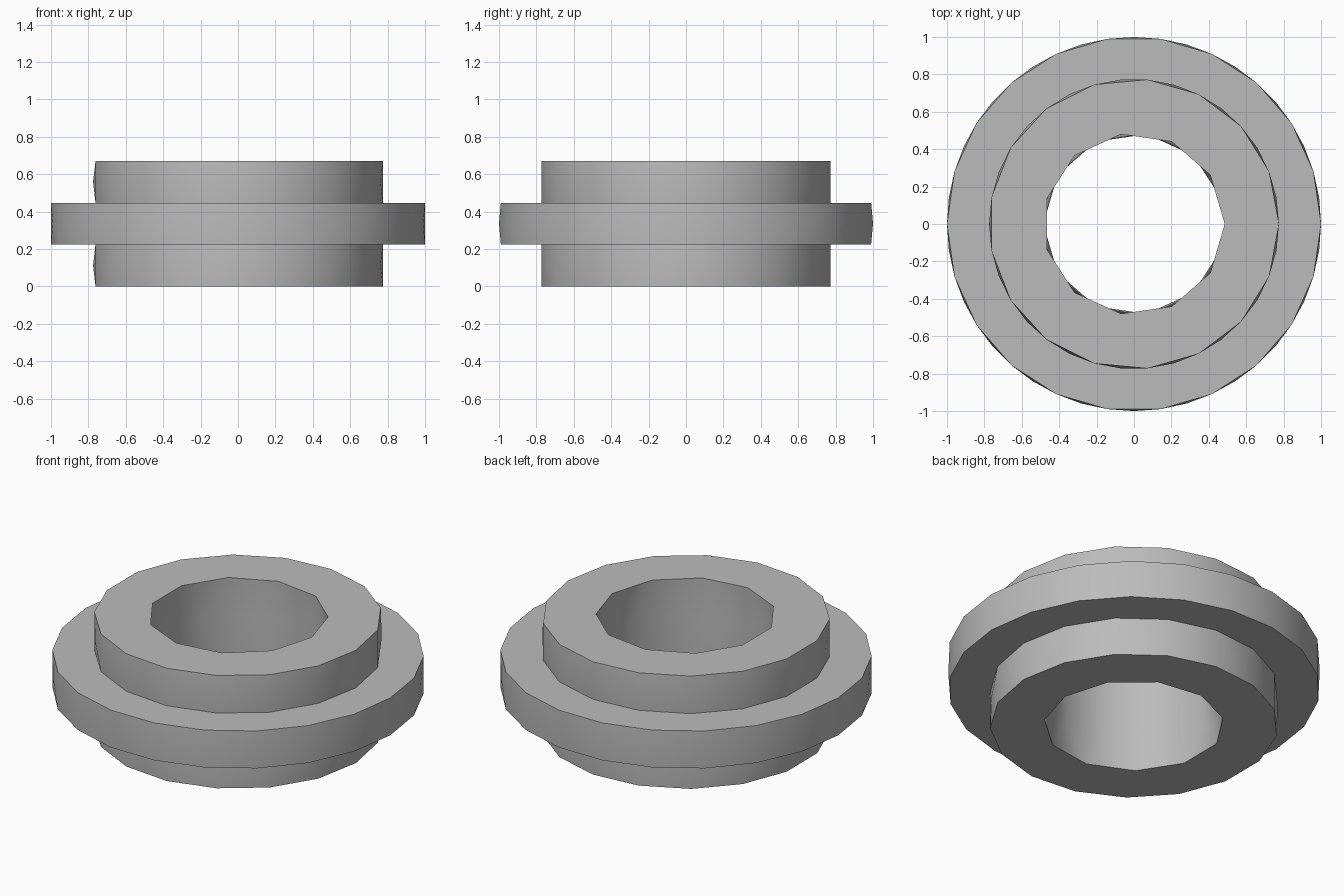
import bpy
import bmesh
from math import cos, sin, tau

Z = [0.0, 0.225, 0.447, 0.67]        # heights of the steps
COLLAR = (17, 0.775)                 # sides, radius
FLANGE = (22, 1.0)
BORE = (11, 0.485)

cube = bpy.data.objects.get("Cube")
if cube:
    bpy.data.objects.remove(cube)

metal = bpy.data.materials.new("plain grey metal")
metal.use_nodes = True
metal.diffuse_color = (0.5, 0.5, 0.5, 1)
metal.node_tree.nodes["Principled BSDF"].inputs["Base Color"].default_value = (0.5, 0.5, 0.5, 1)

bm = bmesh.new()


def ring(shape, z, shift=0.0):
    """Vertices of a regular polygon, turned by a fraction of one side."""
    sides, radius = shape
    return [bm.verts.new((radius * cos(tau * (i + shift) / sides),
                          radius * sin(tau * (i + shift) / sides), z)) for i in range(sides)]


def closed_edges(loop):
    edges = []
    for a, b in zip(loop, loop[1:] + loop[:1]):
        edges.append(bm.edges.get((a, b)) or bm.edges.new((a, b)))
    return edges


def band(shape, z0, z1):
    """Outer wall whose panels bulge out to the true radius at mid height."""
    low, high = ring(shape, z0), ring(shape, z1)
    mid = ring(shape, (z0 + z1) / 2, 0.5)
    for i, m in enumerate(mid):
        j = (i + 1) % len(mid)
        corners = [low[i], low[j], high[j], high[i]]
        for a, b in zip(corners, corners[1:] + corners[:1]):
            bm.faces.new((a, b, m))
    return low, high


def annulus(outer, inner):
    """Flat face between two loops."""
    bmesh.ops.triangle_fill(bm, use_beauty=True,
                            edges=closed_edges(outer) + closed_edges(inner))


# Outer walls of the two collars and the flange
bottom_low, bottom_high = band(COLLAR, Z[0], Z[1])
flange_low, flange_high = band(FLANGE, Z[1], Z[2])
top_low, top_high = band(COLLAR, Z[2], Z[3])

# Bore wall: the two middle rings are turned half a side, with a seam at +x
b, t = ring(BORE, Z[0]), ring(BORE, Z[3])
m, n = ring(BORE, Z[1], 0.5), ring(BORE, Z[2], 0.5)
for i in range(BORE[0]):
    j = (i + 1) % BORE[0]
    bm.faces.new((b[i], b[j], m[i]))
    bm.faces.new((t[j], t[i], n[i]))
    if j:
        bm.faces.new((b[j], m[j], m[i]))
        bm.faces.new((t[j], n[i], n[j]))
        bm.faces.new((m[i], m[j], n[j], n[i]))
    else:
        for k in (i, 0):
            bm.faces.new((b[0], m[k], n[k]))
            bm.faces.new((b[0], n[k], t[0]))

# Flat end faces and shoulders
annulus(bottom_low, b)
annulus(flange_low, bottom_high)
annulus(flange_high, top_low)
annulus(top_high, t)
bmesh.ops.recalc_face_normals(bm, faces=bm.faces)

mesh = bpy.data.meshes.new("stepped_ring")
bm.to_mesh(mesh)
bm.free()
mesh.materials.append(metal)
body = bpy.data.objects.new("stepped_ring", mesh)
bpy.context.collection.objects.link(body)

for other in bpy.context.selected_objects:
    other.select_set(False)
body.select_set(True)
bpy.context.view_layer.objects.active = body
bpy.ops.object.shade_smooth_by_angle(angle=0.52)
